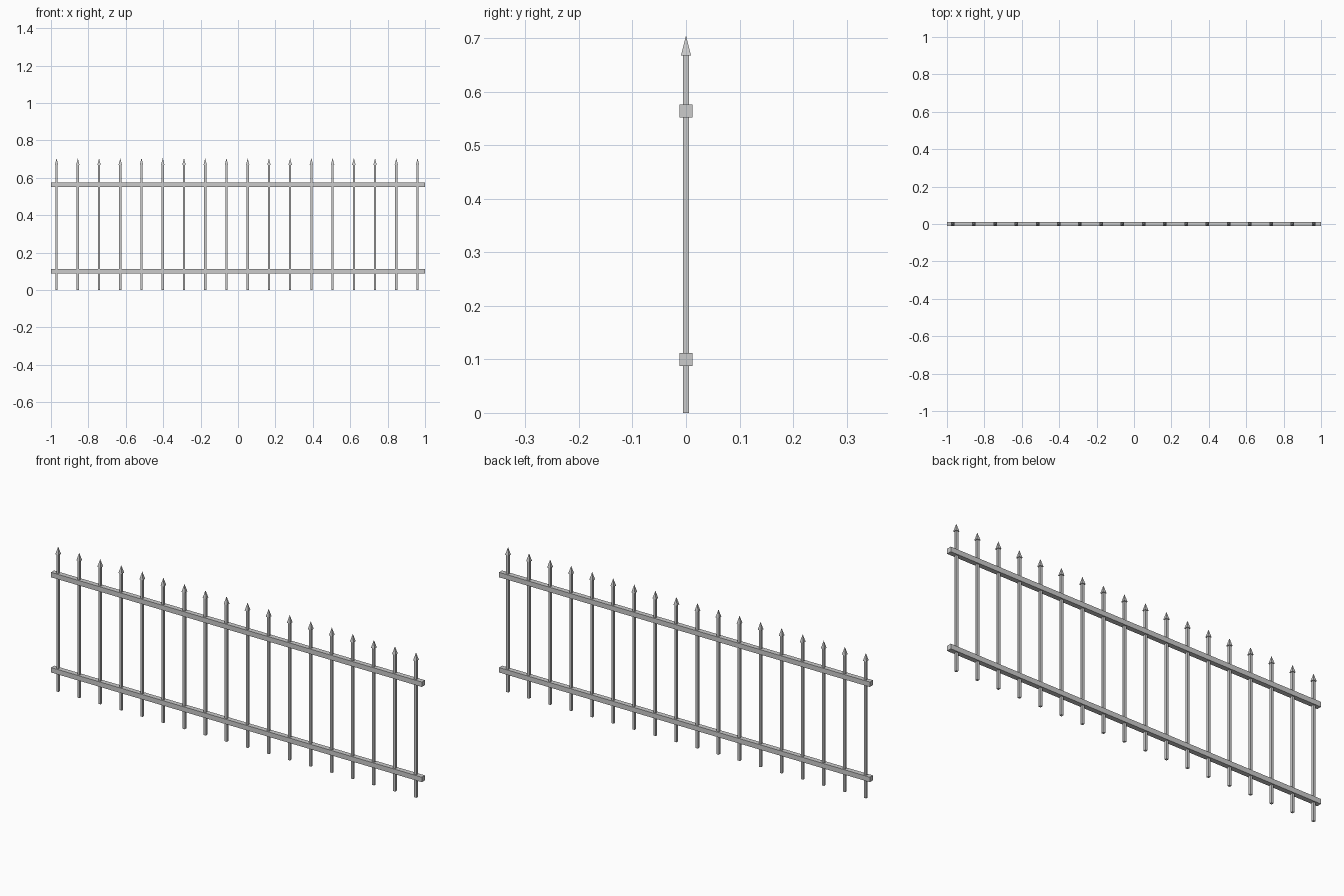
import bpy
from math import pi, sqrt

if "Cube" in bpy.data.objects:
    bpy.data.objects.remove(bpy.data.objects["Cube"])

COUNT = 18
FIRST_X, LAST_X = -0.97, 0.96


def box(name, x, z, size):
    bpy.ops.mesh.primitive_cube_add(size=1, location=(x, 0, z))
    ob = bpy.context.object
    ob.name = name
    ob.scale = size


def pyramid(name, x, z0, z1, width):
    bpy.ops.mesh.primitive_cone_add(vertices=4, radius1=width / sqrt(2), radius2=0,
                                    depth=z1 - z0, location=(x, 0, (z0 + z1) / 2),
                                    rotation=(0, 0, pi / 4))
    bpy.context.object.name = name


# Horizontal rails
box("lower_rail", 0, 0.1, (2.0, 0.024, 0.024))
box("upper_rail", 0, 0.564, (2.0, 0.024, 0.024))

# Square bars, each topped by a four-sided spike
for i in range(COUNT):
    x = FIRST_X + (LAST_X - FIRST_X) * i / (COUNT - 1)
    box(f"bar_{i + 1}", x, 0.335, (0.0116, 0.0116, 0.67))
    pyramid(f"spike_{i + 1}", x, 0.668, 0.705, 0.0186)
